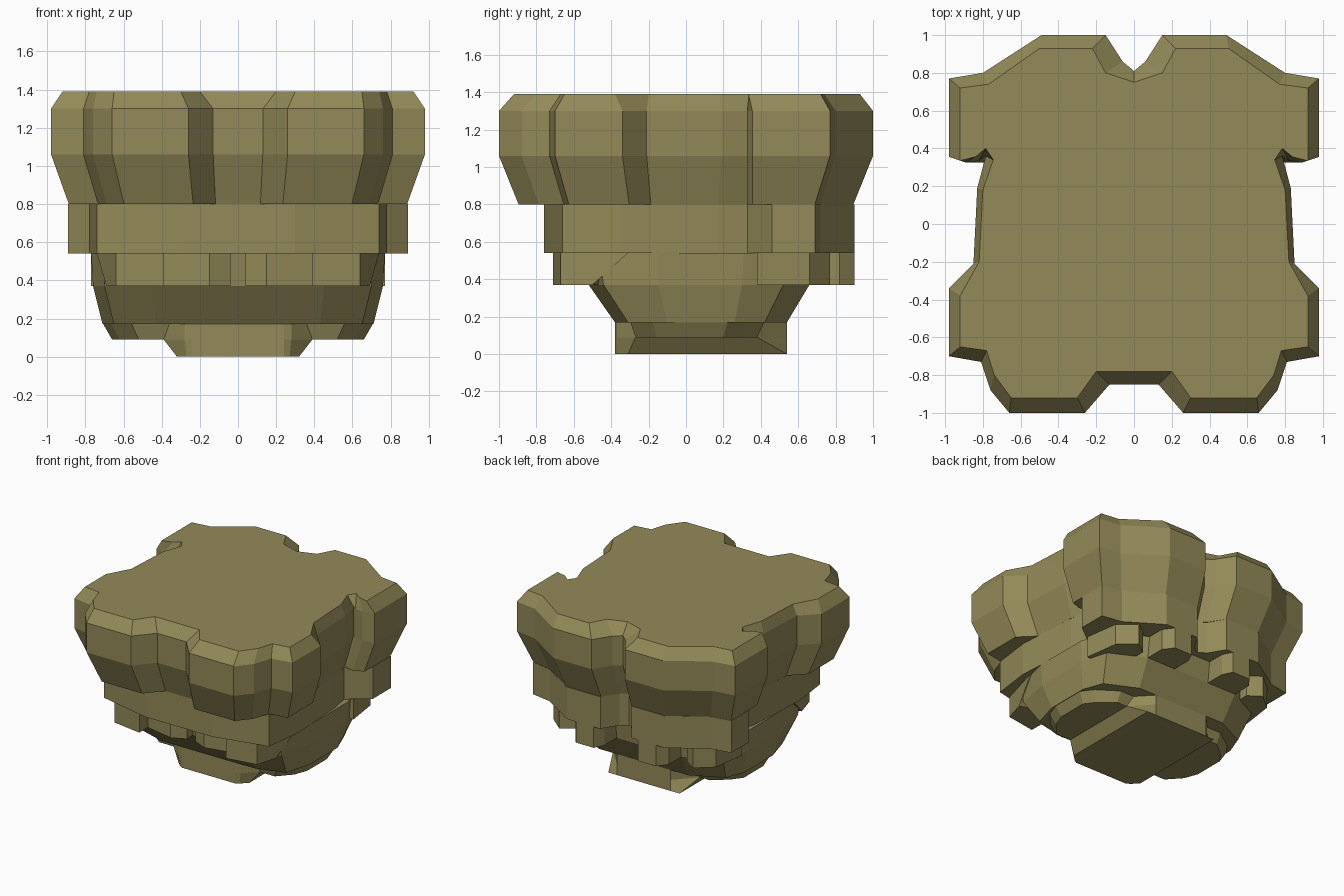
import bpy, bmesh

if "Cube" in bpy.data.objects:
    bpy.data.objects.remove(bpy.data.objects["Cube"])

stone = bpy.data.materials.new("olive stone")
stone.diffuse_color = (0.293, 0.254, 0.098, 1)
stone.use_nodes = True
stone.node_tree.nodes["Principled BSDF"].inputs["Base Color"].default_value = stone.diffuse_color


def loft(name, levels):
    """Skin a stack of matching outlines: levels = [(z, points), ...] bottom to top."""
    bm = bmesh.new()
    rings = [[bm.verts.new((x, y, z)) for x, y in pts] for z, pts in levels]
    n = len(rings[0])
    for a, b in zip(rings, rings[1:]):
        for i in range(n):
            j = (i + 1) % n
            bm.faces.new((a[i], a[j], b[j], b[i]))
    bm.faces.new(rings[0][::-1])
    bm.faces.new(rings[-1])
    bmesh.ops.recalc_face_normals(bm, faces=bm.faces)
    me = bpy.data.meshes.new(name)
    bm.to_mesh(me)
    bm.free()
    me.materials.append(stone)
    ob = bpy.data.objects.new(name, me)
    bpy.context.collection.objects.link(ob)
    return ob


def whole(half):
    """Close a right-hand half outline (front to back) with its mirror image."""
    return half + [(-x, y) for x, y in reversed(half) if abs(x) > 1e-6]


def pair(name, *levels):
    """A loft on the right and its mirror on the left."""
    loft(name + "_right", levels)
    loft(name + "_left", [(z, [(-x, y) for x, y in reversed(p)]) for z, p in levels])


# Large top slab with bevelled rim and tapered lower flank
rim = whole([(.13, -.85), (.26, -1), (.66, -1), (.76, -.88), (.81, -.73),
             (.98, -.70), (.98, -.34), (.85, -.21), (.83, .19), (.785, .36),
             (.82, .335), (.89, .325), (.98, .355), (.98, .77), (.80, .80),
             (.49, 1), (.15, 1), (.06, .86), (0, .81)])
cap = whole([(.20, -.78), (.30, -.92), (.65, -.92), (.74, -.80), (.78, -.67),
             (.92, -.65), (.92, -.38), (.82, -.20), (.80, .18), (.745, .34),
             (.785, .40), (.84, .355), (.92, .335), (.92, .72), (.77, .74),
             (.50, .93), (.22, .93), (.15, .80), (0, .75)])
# side slots run straight down, the rest tapers inward
flank = [(x * .905, y if .3 < y < .37 else y * .895) for x, y in rim]
loft("top_slab", [(.80, flank), (1.06, rim), (1.30, rim), (1.39, cap)])

# Second tier, gently bowed front and lobed back corners
tier = whole([(.30, -.76), (.74, -.66), (.78, -.35), (.75, .17), (.72, .33),
              (.89, .46), (.89, .69), (.72, .72), (.44, .90), (.14, .90),
              (.06, .77), (0, .73)])
loft("second_tier", [(.54, tier), (.80, tier)])

# Hanging blocks below the second tier
front = [(.39, -.71), (.64, -.67), (.69, -.50), (.39, -.40)]
front_top = [(.39, -.71), (.64, -.67), (.74, -.31), (.39, -.31)]
pair("front_block", (.37, front), (.54, front_top))
inner = [(.04, -.60), (.15, -.65), (.39, -.60), (.39, -.40), (.04, -.40)]
pair("front_inner_block", (.37, inner), (.54, inner))
corner = [(.50, .38), (.77, .38), (.73, .66), (.67, .71), (.60, .77), (.50, .70)]
pair("corner_block", (.37, corner), (.54, corner))
back = [(.16, .60), (.42, .60), (.42, .82), (.36, .90), (.20, .90), (.16, .82)]
pair("back_block", (.37, back), (.54, back))

# Tapering core
core = whole([(.45, -.52), (.70, -.44), (.76, -.15), (.76, .30), (.70, .52), (.42, .66)])
core_low = whole([(.43, -.38), (.65, -.31), (.71, -.10), (.71, .26), (.65, .42), (.40, .54)])
core_top = whole([(.45, -.54), (.69, -.47), (.77, -.15), (.77, .31), (.69, .54), (.42, .68)])
loft("core", [(.17, core_low), (.37, core), (.54, core_top)])

# Side lobes under the core
lobe = [(.30, -.27), (.52, -.27), (.62, -.16), (.66, -.05),
        (.66, .20), (.60, .28), (.48, .38), (.30, .38)]
lobe_top = [(x * 1.07 if x > .5 else x, y * 1.1) for x, y in lobe]
pair("side_lobe", (.09, lobe), (.17, lobe_top))

# Foot with sloping sides
foot = whole([(.24, -.38), (.28, -.37), (.39, -.27), (.39, .38), (.24, .54)])
foot_low = whole([(.24, -.38), (.27, -.36), (.32, -.31), (.32, .54), (.24, .54)])
loft("foot", [(0, foot_low), (.09, foot), (.17, foot)])
